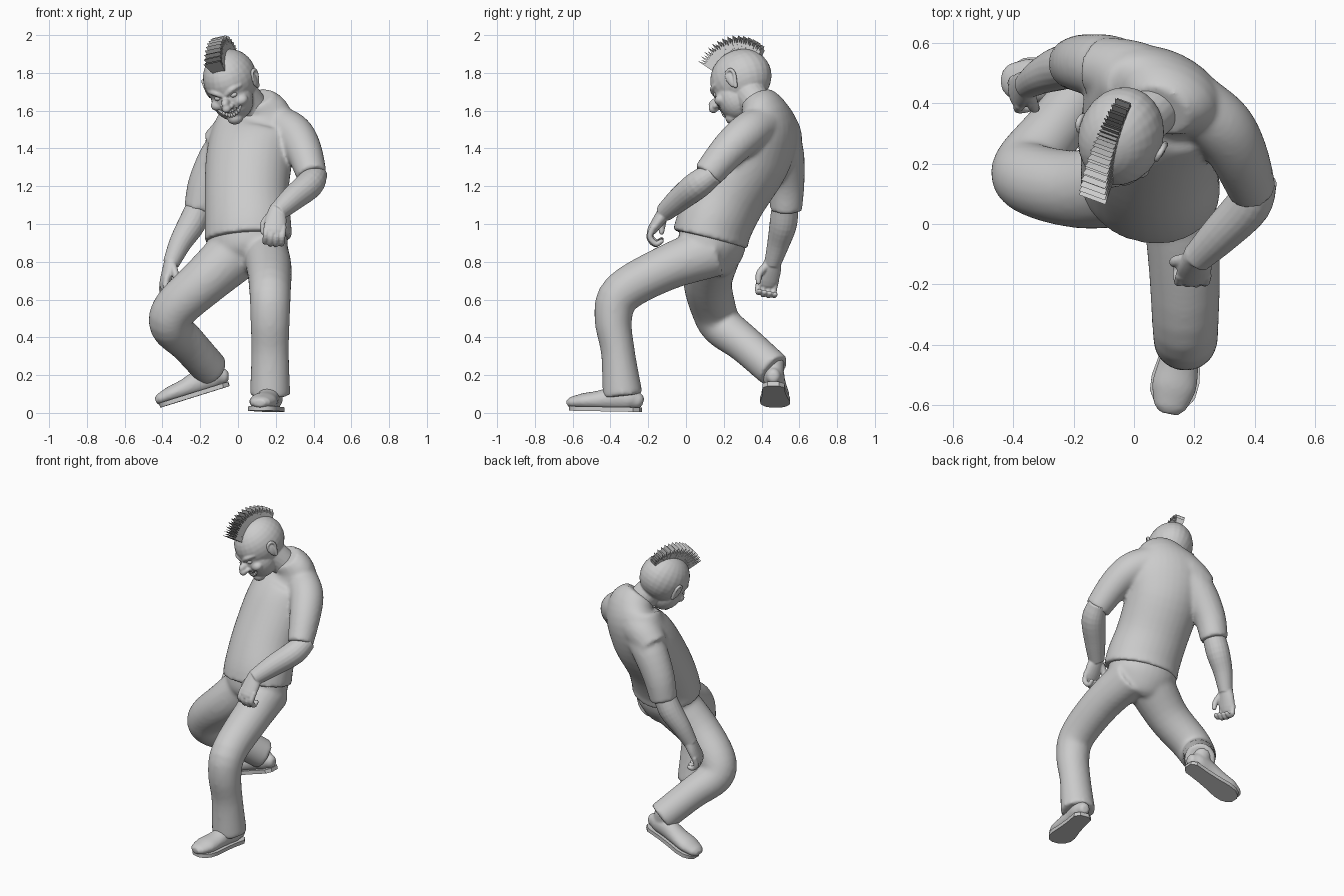
import bpy, bmesh, math
from mathutils import Vector, Matrix

if "Cube" in bpy.data.objects:
    bpy.data.objects.remove(bpy.data.objects["Cube"])

grey = bpy.data.materials.new("plain grey")
grey.use_nodes = True
COL = (0.6, 0.6, 0.6, 1)
grey.diffuse_color = COL
grey.node_tree.nodes["Principled BSDF"].inputs["Base Color"].default_value = COL


def spline(pts, sub):
    """Catmull-Rom through tuples of any length."""
    p = [Vector(q) for q in pts]
    p = [p[0] * 2 - p[1]] + p + [p[-1] * 2 - p[-2]]
    out = []
    for i in range(1, len(p) - 2):
        a, b, c, d = p[i - 1:i + 3]
        for k in range(sub):
            t = k / sub
            out.append((b * 2 + (c - a) * t + (a * 2 - b * 5 + c * 4 - d) * t ** 2
                        + (b * 3 - a - c * 3 + d) * t ** 3) * 0.5)
    return out + [p[-2]]


def loft(bm, rings, lat=(1, 0, 0), lat_end=None, sub=4, n=20, soft=False, M=Matrix()):
    """Elliptical rings (x, y, z, half width, half depth) swept along a path."""
    rings = [r if len(r) == 5 else (*r, r[3]) for r in rings]
    pts = spline(rings, sub)
    pos = [Vector(p[:3]) for p in pts]
    m = len(pts)
    l0, l1 = Vector(lat), Vector(lat_end or lat)
    data = []
    for i, p in enumerate(pts):
        t = (pos[min(i + 1, m - 1)] - pos[max(i - 1, 0)]).normalized()
        l = l0.lerp(l1, i / (m - 1))
        l = (l - t * l.dot(t)).normalized()
        data.append((pos[i], l, t.cross(l), t, p[3], p[4]))
    if soft:
        def cap(e, s):
            c, l, d, t, w, h = e
            return [(c + t * s * w * f, l, d, t, w * g, h * g) for f, g in ((0.45, 0.85), (0.8, 0.5))]
        data = cap(data[0], -1)[::-1] + data + cap(data[-1], 1)
    loops = []
    for c, l, d, t, w, h in data:
        ang = [2 * math.pi * k / n for k in range(n)]
        loops.append([bm.verts.new(M @ (c + l * w * math.cos(a) + d * h * math.sin(a))) for a in ang])
    for a, b in zip(loops, loops[1:]):
        for k in range(n):
            bm.faces.new((a[k], a[(k + 1) % n], b[(k + 1) % n], b[k]))
    bm.faces.new(loops[0][::-1])
    bm.faces.new(loops[-1])


def ball(bm, loc, rad, M=Matrix()):
    bmesh.ops.create_uvsphere(bm, u_segments=24, v_segments=16, radius=1,
                              matrix=M @ Matrix.Translation(loc) @ Matrix.Diagonal((*rad, 1)))


def finish(name, bm, voxel=0, smooth=4, angle=50):
    """Turn a bmesh into an object, optionally fusing its volumes."""
    bmesh.ops.recalc_face_normals(bm, faces=bm.faces)
    me = bpy.data.meshes.new(name)
    bm.to_mesh(me)
    bm.free()
    ob = bpy.data.objects.new(name, me)
    bpy.context.collection.objects.link(ob)
    me.materials.append(grey)
    bpy.ops.object.select_all(action='DESELECT')
    ob.select_set(True)
    bpy.context.view_layer.objects.active = ob
    if voxel:
        r = ob.modifiers.new("fuse", 'REMESH')
        r.mode, r.voxel_size = 'VOXEL', voxel
        s = ob.modifiers.new("soften", 'SMOOTH')
        s.factor, s.iterations = 0.5, smooth
        for mod in ("fuse", "soften"):
            bpy.ops.object.modifier_apply(modifier=mod)
    bpy.ops.object.shade_smooth_by_angle(angle=math.radians(angle))
    return ob


HIP, SHOULDER = (0.95, -0.29, 0.03), (0.87, -0.38, 0.2)

# Shirt: torso leaning back and twisting, a shoulder yoke and two short sleeves
bm = bmesh.new()
loft(bm, [(0.055, 0.128, 0.918, 0.235, 0.2), (0.052, 0.152, 1.0, 0.232, 0.198),
          (0.045, 0.23, 1.15, 0.225, 0.195), (0.06, 0.355, 1.35, 0.235, 0.195),
          (0.09, 0.42, 1.49, 0.235, 0.16), (0.11, 0.415, 1.59, 0.18, 0.125),
          (0.085, 0.375, 1.665, 0.105, 0.09)], HIP, SHOULDER, n=32)
loft(bm, [(-0.115, 0.52, 1.4, 0.1), (-0.01, 0.49, 1.485, 0.118), (0.12, 0.435, 1.535, 0.115),
          (0.23, 0.375, 1.515, 0.105), (0.3, 0.31, 1.47, 0.105), (0.35, 0.22, 1.385, 0.096),
          (0.392, 0.11, 1.255, 0.08)], (0, 0, 1), (1, 0, 0))
loft(bm, [(0.0, 0.48, 1.44, 0.11), (-0.08, 0.515, 1.38, 0.11), (-0.165, 0.53, 1.22, 0.098),
          (-0.203, 0.53, 1.07, 0.085)])
finish("shirt", bm, 0.012, 8)

# Trousers: pelvis, forward left leg and bent right leg
bm = bmesh.new()
loft(bm, [(0.05, 0.145, 1.0, 0.21, 0.17), (0.05, 0.135, 0.88, 0.215, 0.175),
          (0.055, 0.12, 0.8, 0.17, 0.14), (0.055, 0.1, 0.755, 0.1, 0.09)], HIP, n=28)
loft(bm, [(0.14, 0.15, 0.86, 0.125, 0.14), (0.165, -0.11, 0.765, 0.12, 0.12),
          (0.17, -0.34, 0.635, 0.11, 0.112), (0.17, -0.385, 0.5, 0.105, 0.1),
          (0.17, -0.36, 0.32, 0.1, 0.09), (0.17, -0.335, 0.09, 0.108, 0.107)])
loft(bm, [(-0.02, 0.14, 0.84, 0.15), (-0.18, 0.115, 0.695, 0.13), (-0.33, 0.145, 0.555, 0.12),
          (-0.355, 0.19, 0.46, 0.112), (-0.265, 0.31, 0.365, 0.1), (-0.14, 0.468, 0.225, 0.096)])
finish("trousers", bm, 0.012, 10)

# Forearms and hands
HANDS = {
    "left": ([(0.415, 0.15, 1.27, 0.06), (0.38, 0.065, 1.21, 0.074), (0.29, -0.03, 1.135, 0.066),
              (0.205, -0.115, 1.06, 0.05)], (-0.1, -0.6, -0.85), (-1, 0, 0.1), 0.9),
    "right": ([(-0.2, 0.525, 1.1, 0.07), (-0.245, 0.515, 1.0, 0.073), (-0.305, 0.49, 0.9, 0.06),
               (-0.355, 0.458, 0.79, 0.044)], (-0.3, -0.25, -0.9), (0.2, -1, 0.1), 0.4),
}
for side, (arm, along, across, curl) in HANDS.items():
    bm = bmesh.new()
    loft(bm, arm)
    w = Vector(arm[-1][:3])
    d = Vector(along).normalized()
    x = Vector(across)
    x = (x - d * x.dot(d)).normalized()          # toward the thumb
    p = x.cross(d) * (1 if side == "left" else -1)
    p = p if p.dot(Vector((0.6, 0.8, 0))) > 0 else -p    # palm side
    frame = Matrix((x, p, d)).transposed().to_4x4()
    frame.translation = w
    loft(bm, [(0, 0, -0.02, 0.044, 0.04), (0, 0, 0.04, 0.056, 0.034), (0, 0, 0.095, 0.058, 0.028)],
         soft=True, M=frame)
    for i in range(4):                            # curled fingers
        fx = -0.044 + i * 0.029
        s = 0.9 + 0.1 * (i in (1, 2))
        loft(bm, [(fx, -0.004, 0.09, 0.017), (fx, 0.008, 0.09 + 0.06 * s, 0.0165),
                  (fx, 0.03 + 0.03 * curl, 0.09 + 0.075 * s, 0.0155),
                  (fx, 0.055 + 0.02 * curl, 0.09 + 0.03 * (1 - curl) + 0.035, 0.013)],
             soft=True, n=10, M=frame)
    loft(bm, [(0.035, 0.01, 0.02, 0.022), (0.062, 0.03, 0.06, 0.019), (0.06, 0.052, 0.1, 0.014)],
         soft=True, n=10, M=frame)
    finish(side + "_arm", bm, 0.005, 3)


# Shoes: heel at the origin, toe toward local -y
def shoe(name, heel, toe):
    heel, toe = Vector(heel), Vector(toe)
    y = (heel - toe).normalized()
    x = y.cross(Vector((0, 0, 1))).normalized()
    M = Matrix((x, y, x.cross(y))).transposed().to_4x4()
    M.translation = heel
    half = [(0.0, 0.03), (-0.03, 0.058), (-0.12, 0.06), (-0.2, 0.068), (-0.28, 0.08),
            (-0.33, 0.076), (-0.365, 0.055), (-0.383, 0.025)]
    bm = bmesh.new()
    outline = [(w, y) for y, w in half] + [(-w, y) for y, w in half[::-1]]
    f = bm.faces.new([bm.verts.new(M @ Vector((a, b, 0))) for a, b in outline])
    up = bmesh.ops.extrude_face_region(bm, geom=[f])
    shift = M.to_3x3() @ Vector((0, 0, 0.024))
    bmesh.ops.translate(bm, vec=shift, verts=[v for v in up["geom"] if isinstance(v, bmesh.types.BMVert)])
    finish(name + "_sole", bm, 0, angle=40)
    bm = bmesh.new()
    loft(bm, [(0, -0.02, 0.06, 0.04, 0.045), (0, -0.06, 0.07, 0.056, 0.062),
              (0, -0.14, 0.07, 0.058, 0.064), (0, -0.23, 0.057, 0.067, 0.051),
              (0, -0.3, 0.051, 0.074, 0.045), (0, -0.345, 0.046, 0.064, 0.037)], M=M, soft=True)
    loft(bm, [(0, -0.075, 0.05, 0.05, 0.055), (0, -0.075, 0.16, 0.055, 0.06)], M=M)
    finish(name + "_upper", bm, 0.008, 3)


shoe("left_shoe", (0.195, -0.24, 0.005), (0.115, -0.62, 0.012))
shoe("right_shoe", (-0.045, 0.462, 0.142), (-0.42, 0.475, 0.025))

# Head frame: x toward its left ear, y toward the back, z up
left = Vector((0.92, -0.34, 0.2)).normalized()
back = Vector((0.25, 0.85, 0.46))
back = (back - left * back.dot(left)).normalized()
H = Matrix((left, back, left.cross(back))).transposed().to_4x4()
H.translation = (-0.04, 0.285, 1.748)

# Head: skull, jaw, cheeks, brows, nose and neck fused together
bm = bmesh.new()
for loc, rad in [((0, 0.015, 0.02), (0.14, 0.168, 0.152)), ((0, -0.055, -0.065), (0.112, 0.104, 0.125)),
                 ((0, -0.11, -0.155), (0.044, 0.04, 0.036)), ((0, -0.165, -0.035), (0.022, 0.04, 0.024)),
                 ((0, -0.187, -0.06), (0.025, 0.026, 0.024))]:
    ball(bm, loc, rad, H)
for s in (-1, 1):
    ball(bm, (s * 0.065, -0.115, -0.06), (0.04, 0.036, 0.03), H)
    ball(bm, (s * 0.022, -0.165, -0.06), (0.016, 0.02, 0.014), H)
    loft(bm, [(s * 0.012, -0.148, 0.0, 0.012), (s * 0.05, -0.14, 0.02, 0.015),
              (s * 0.09, -0.105, 0.02, 0.01)], (0, 0, 1), n=10, soft=True, M=H)
loft(bm, [(0.11, 0.41, 1.56, 0.085), (0.06, 0.37, 1.64, 0.085), (0.0, 0.32, 1.71, 0.09)])
head = finish("head", bm, 0.006, 5)

# Grinning mouth cut into the face
bm = bmesh.new()
loft(bm, [(-0.07, -0.145, -0.08, 0.005, 0.015), (-0.04, -0.155, -0.1, 0.02, 0.018),
          (0, -0.165, -0.11, 0.026, 0.02), (0.04, -0.155, -0.1, 0.02, 0.018),
          (0.07, -0.145, -0.08, 0.005, 0.015)], (0, 0, 1), n=12, M=H)
cutter = finish("mouth_cutter", bm)
cutter.hide_render = True
cut = head.modifiers.new("mouth", 'BOOLEAN')
cut.operation, cut.object = 'DIFFERENCE', cutter
bpy.context.view_layer.objects.active = head
bpy.ops.object.modifier_apply(modifier="mouth")
bpy.data.objects.remove(cutter)

# Teeth in two rows, eyes and ears
bm = bmesh.new()
for row in (-0.096, -0.122):
    for i in range(-3, 4):
        ball(bm, (i * 0.014, -0.148 + 0.0011 * i * i, row + 0.0018 * i * i), (0.008, 0.008, 0.011), H)
finish("teeth", bm)
for s, side in ((1, "left"), (-1, "right")):
    bm = bmesh.new()
    ball(bm, (s * 0.043, -0.132, -0.014), (0.022, 0.017, 0.014), H)
    finish(side + "_eye", bm)
    bm = bmesh.new()
    ball(bm, (s * 0.134, -0.002, -0.01), (0.014, 0.026, 0.045), H)
    loft(bm, [(s * 0.134, -0.024, -0.005, 0.008), (s * 0.139, -0.014, 0.032, 0.009),
              (s * 0.147, 0.016, 0.037, 0.01), (s * 0.147, 0.026, 0.005, 0.01),
              (s * 0.135, 0.004, -0.055, 0.011)], (1, 0, 0), n=10, soft=True, M=H)
    finish(side + "_ear", bm, 0.004, 2)

# Mohawk: a fan of thin tapering plates over the skull
bm = bmesh.new()
COUNT = 30
for i in range(COUNT):
    t = i / (COUNT - 1)
    a = math.radians(54 + 98 * t)
    r = 0.25 - 0.012 * (i % 2) + 0.014 * math.sin(math.pi * t) - 0.022 * t
    wide = 0.048 - 0.022 * t
    out = Vector((0, -math.cos(a), math.sin(a)))
    side = Vector((0, math.sin(a), math.cos(a))) * 0.016
    x = Vector((1, 0, 0))
    v = [bm.verts.new(H @ (out * 0.14 + x * sx * wide * 0.7 + side * sy))
         for sx, sy in ((-1, -1), (1, -1), (1, 1), (-1, 1))]
    tip = [bm.verts.new(H @ (out * r + x * sx * wide - side * 0.3)) for sx in (-1, 1)]
    bm.faces.new(v)
    bm.faces.new((v[0], tip[0], tip[1], v[1]))
    bm.faces.new((v[2], tip[1], tip[0], v[3]))
    bm.faces.new((v[1], tip[1], v[2]))
    bm.faces.new((v[3], tip[0], v[0]))
finish("mohawk", bm, angle=20)
